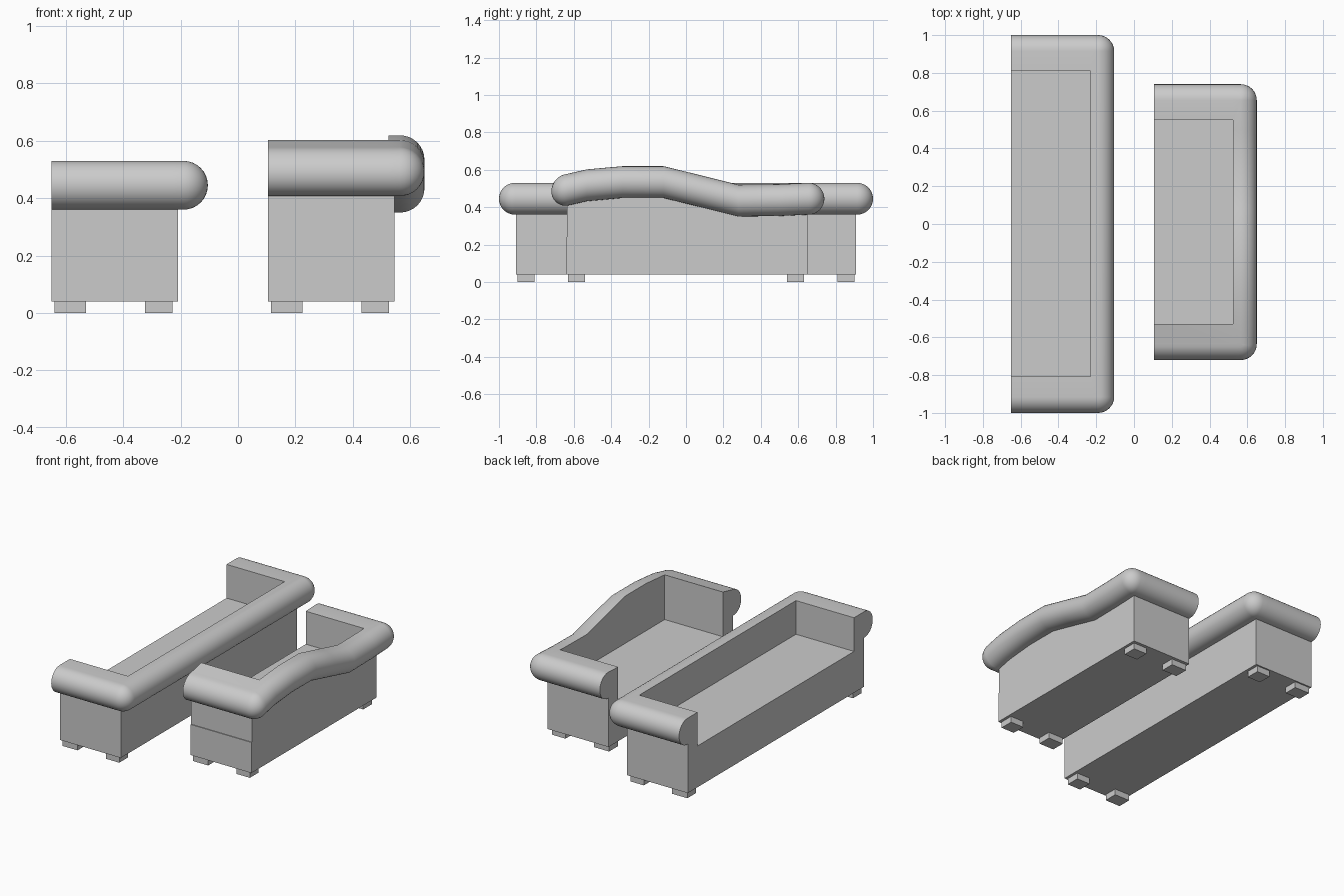
import bpy, bmesh, math

if "Cube" in bpy.data.objects:
    bpy.data.objects.remove(bpy.data.objects["Cube"])

R = 0.085        # radius of the rolled edge
SEAT_Z, BASE_Z, FOOT_Z = 0.31, 0.24, 0.04


def finish(bm, name):
    bmesh.ops.remove_doubles(bm, verts=bm.verts, dist=1e-5)
    bmesh.ops.recalc_face_normals(bm, faces=bm.faces)
    mesh = bpy.data.meshes.new(name)
    bm.to_mesh(mesh)
    bm.free()
    obj = bpy.data.objects.new(name, mesh)
    bpy.context.collection.objects.link(obj)
    return obj


def box(name, x0, x1, y0, y1, z0, z1):
    bm = bmesh.new()
    bmesh.ops.create_cube(bm, size=1)
    for v in bm.verts:
        v.co = ((x0 + x1) / 2 + v.co.x * (x1 - x0),
                (y0 + y1) / 2 + v.co.y * (y1 - y0),
                (z0 + z1) / 2 + v.co.z * (z1 - z0))
    return finish(bm, name)


def height(knots, y):
    # piecewise linear height of the roll centre along y
    if y <= knots[0][0]:
        return knots[0][1]
    for (a, za), (b, zb) in zip(knots, knots[1:]):
        if y <= b:
            return za + (zb - za) * (y - a) / (b - a)
    return knots[-1][1]


def rolled_frame(name, xf, xi, xb, xc, wall, inner, centre, knots):
    """U-shaped arms and back with a half-round outer roll."""
    (w0, w1), (i0, i1), (c0, c1) = wall, inner, centre
    stations = [(xf, c0, xf, i0, -90), (xi, c0, xi, i0, -90)]
    for k in range(9):
        stations.append((xc, c0, xi, i0, -90 + k * 11.25))
    for y, _ in knots:
        if c0 < y < c1:
            stations.append((xc, y, xi, min(max(y, i0), i1), 0))
    for k in range(9):
        stations.append((xc, c1, xi, i1, k * 11.25))
    stations += [(xi, c1, xi, i1, 90), (xf, c1, xf, i1, 90)]

    bm = bmesh.new()
    rings = []
    for cx, cy, ix, iy, ang in stations:
        nx, ny = math.cos(math.radians(ang)), math.sin(math.radians(ang))
        pts = [(ix, iy, BASE_Z), (ix, iy, height(knots, iy) + R)]
        for k in range(17):
            a = math.radians(90 - k * 11.25)
            u = R * math.cos(a)
            y = cy + ny * u
            pts.append((cx + nx * u, y, height(knots, y) + R * math.sin(a)))
        wx, wy = min(cx, xb), min(max(cy, w0), w1)
        pts += [(wx, wy, height(knots, wy) - R), (wx, wy, BASE_Z)]
        rings.append([bm.verts.new(p) for p in pts])
    n = len(rings[0])
    for a, b in zip(rings, rings[1:]):
        for k in range(n):
            j = (k + 1) % n
            bm.faces.new((a[k], a[j], b[j], b[k]))
    bm.faces.new(rings[0])
    bm.faces.new(rings[-1])
    obj = finish(bm, name)
    bpy.ops.object.select_all(action='DESELECT')
    obj.select_set(True)
    bpy.context.view_layer.objects.active = obj
    bpy.ops.object.shade_smooth_by_angle(angle=math.radians(35))


def sofa(name, xf, wall, inner, centre, feet_y, knots):
    xi, xb, xc = xf + 0.42, xf + 0.44, xf + 0.46
    # base and seat
    box(name + "_base", xf, xb, *wall, FOOT_Z, BASE_Z)
    box(name + "_seat", xf, xi, *inner, BASE_Z, SEAT_Z)
    # arms and back
    rolled_frame(name + "_arms_and_back", xf, xi, xb, xc, wall, inner, centre, knots)
    # feet
    for fx, depth in ((xf + 0.01, 0.11), (xf + 0.325, 0.097)):
        for fy in feet_y:
            box(name + "_foot", fx, fx + depth, fy - 0.045, fy + 0.045, 0, FOOT_Z)


# long sofa with level back
sofa("long_sofa", -0.65, (-0.91, 0.91), (-0.807, 0.81), (-0.915, 0.915),
     (-0.855, 0.855), [(-1, 0.445), (1, 0.445)])

# short sofa with wavy back
sofa("short_sofa", 0.105, (-0.64, 0.65), (-0.53, 0.55), (-0.635, 0.655),
     (-0.585, 0.585),
     [(-0.72, 0.485), (-0.635, 0.493), (-0.53, 0.517), (-0.34, 0.534),
      (-0.12, 0.534), (0.08, 0.485), (0.28, 0.435), (0.5, 0.438),
      (0.655, 0.445), (0.74, 0.445)])
